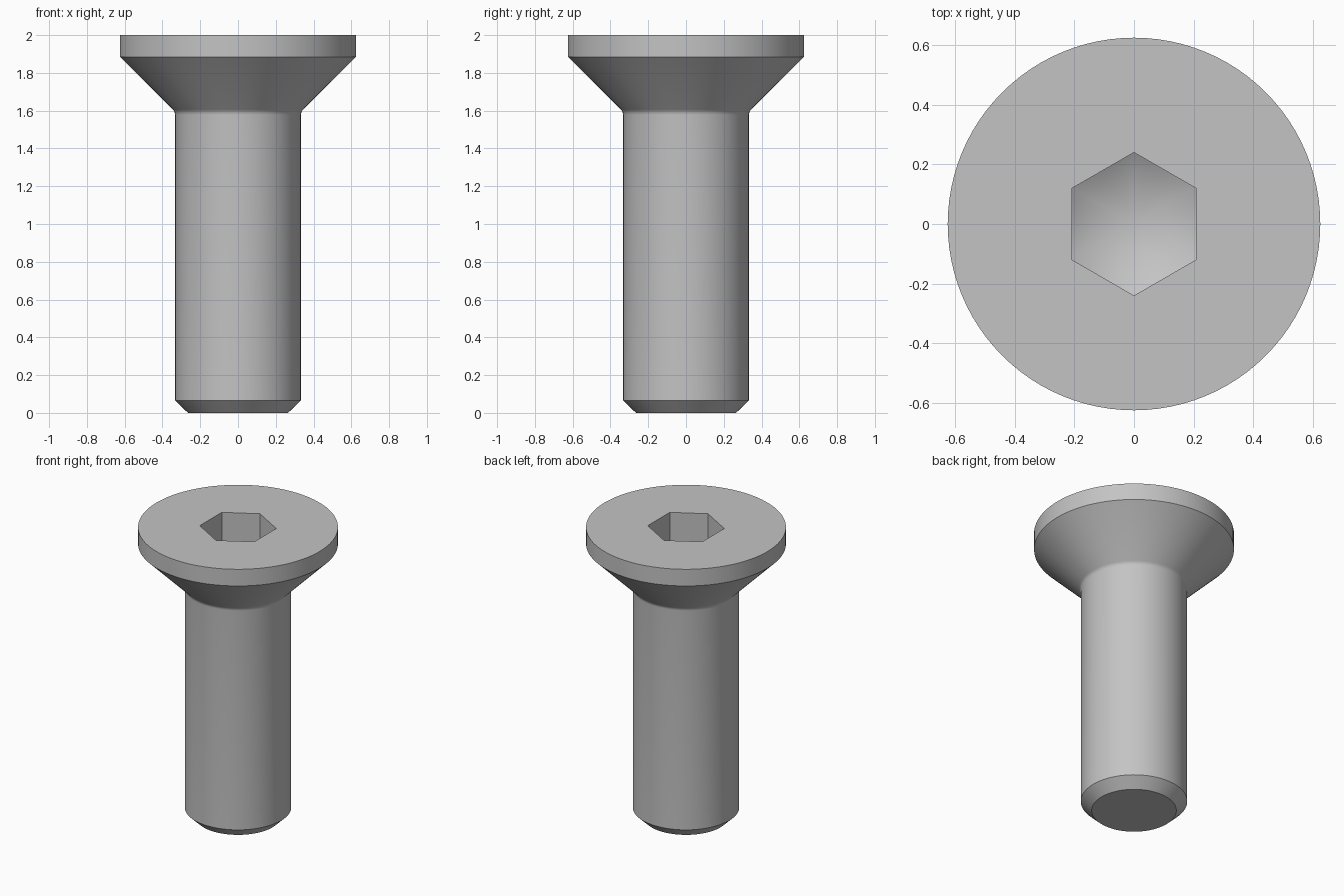
import bpy, bmesh, math

if "Cube" in bpy.data.objects:
    bpy.data.objects.remove(bpy.data.objects["Cube"], do_unlink=True)

SIDES = 96
HEX_R = 0.24                      # socket corner radius
TOP, SOCKET_Z = 2.0, 1.75         # head face, socket corner depth
SHANK_R, HEAD_R, TIP_R = 0.333, 0.625, 0.265
SLOPE = math.tan(math.radians(30))

steel = bpy.data.materials.new("steel_grey")
steel.use_nodes = True
grey = (0.55, 0.55, 0.55, 1)
steel.diffuse_color = grey
steel.node_tree.nodes["Principled BSDF"].inputs["Base Color"].default_value = grey


def hex_radius(a):
    """Radius of a hexagon with corners on the y axis."""
    off = (a - math.pi / 2) % (math.pi / 3) - math.pi / 6
    return HEX_R * math.cos(math.pi / 6) / math.cos(off)


bm = bmesh.new()


def ring(radius, height):
    verts = []
    for i in range(SIDES):
        a = math.tau * i / SIDES
        r = radius(a)
        verts.append(bm.verts.new((r * math.cos(a), r * math.sin(a), height(r))))
    return verts


def circle(r, z):
    return ring(lambda a: r, lambda _: z)


# Turned outside: tip chamfer, shank, small neck fillet, countersunk head
profile = [(TIP_R, 0), (SHANK_R, 0.066)]
FILLET = 0.04
neck_z = 1.594 - FILLET * math.tan(math.pi / 8)
for k in range(5):
    t = math.pi / 4 * k / 4
    profile.append((SHANK_R + FILLET * (1 - math.cos(t)), neck_z + FILLET * math.sin(t)))
profile += [(HEAD_R, 1.885), (HEAD_R, TOP)]
rings = [circle(r, z) for r, z in profile]

# Hexagonal socket: opening, then walls down to a drilled cone
rings.append(ring(hex_radius, lambda r: TOP))
rings.append(ring(hex_radius, lambda r: SOCKET_Z - (HEX_R - r) * SLOPE))

bm.faces.new(reversed(rings[0]))
for low, high in zip(rings, rings[1:]):
    for i in range(SIDES):
        j = (i + 1) % SIDES
        bm.faces.new((low[i], low[j], high[j], high[i]))
apex = bm.verts.new((0, 0, SOCKET_Z - HEX_R * SLOPE))
for i in range(SIDES):
    bm.faces.new((rings[-1][i], rings[-1][(i + 1) % SIDES], apex))
bmesh.ops.recalc_face_normals(bm, faces=bm.faces)

mesh = bpy.data.meshes.new("countersunk_screw")
bm.to_mesh(mesh)
bm.free()
mesh.materials.append(steel)
screw = bpy.data.objects.new("countersunk_screw", mesh)
bpy.context.collection.objects.link(screw)

bpy.ops.object.select_all(action="DESELECT")
screw.select_set(True)
bpy.context.view_layer.objects.active = screw
bpy.ops.object.shade_smooth_by_angle(angle=math.radians(30))
